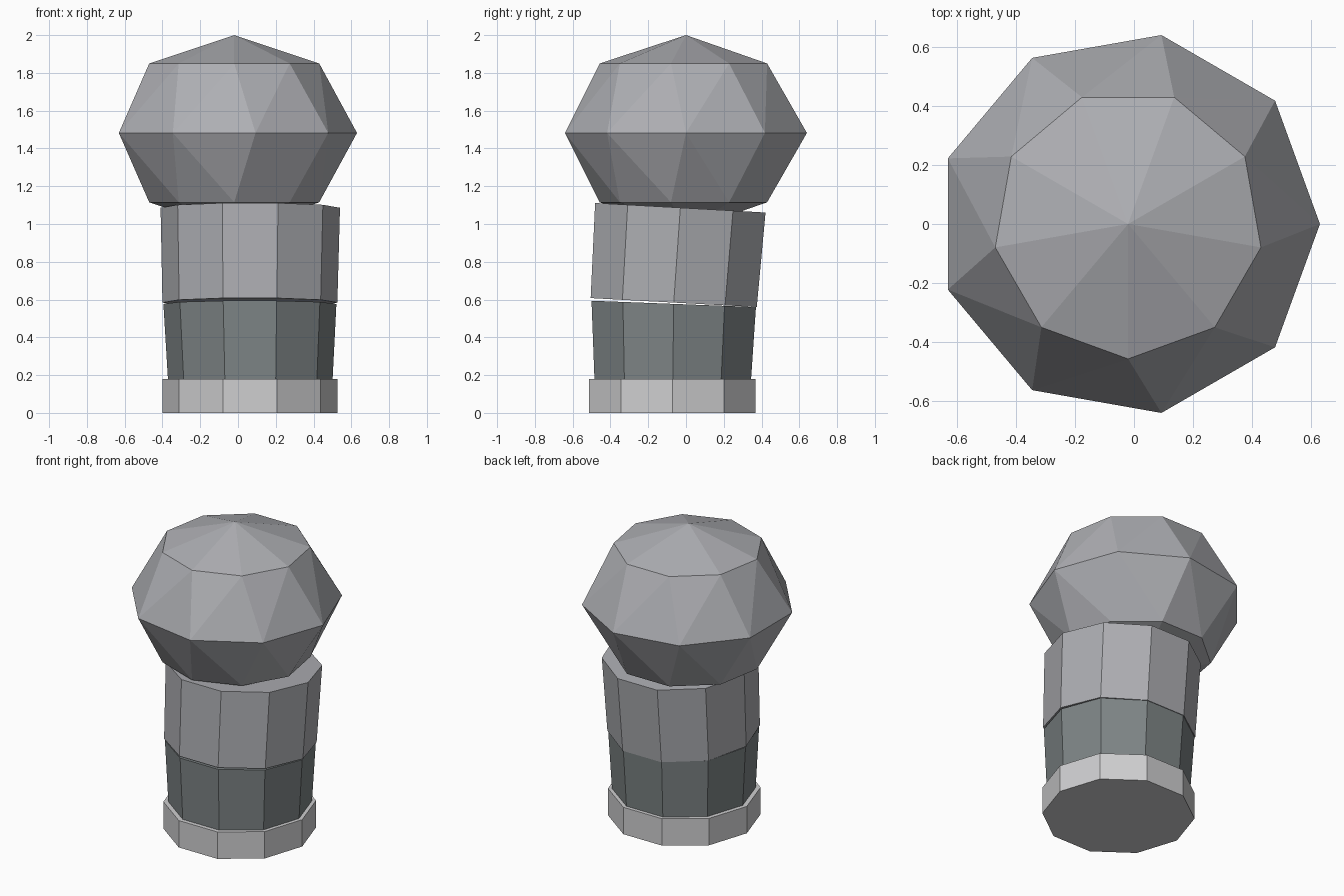
import bpy
import bmesh
from math import sin, cos, radians, tau

cube = bpy.data.objects.get("Cube")
if cube:
    bpy.data.objects.remove(cube, do_unlink=True)


def make_material(name, color):
    mat = bpy.data.materials.new(name)
    mat.use_nodes = True
    mat.diffuse_color = (*color, 1)
    mat.node_tree.nodes["Principled BSDF"].inputs["Base Color"].default_value = (*color, 1)
    return mat


light_gray = make_material("light gray", (0.62, 0.62, 0.63))
slate = make_material("dark slate", (0.21, 0.235, 0.24))
mid_gray = make_material("medium gray", (0.42, 0.425, 0.45))


def ring(bm, sides, center, radius, tilt=0, turn=0):
    """Polygon ring; tilt lowers the back edge, turn spins it about z."""
    cx, cy, cz = center
    t = radians(tilt)
    verts = []
    for i in range(sides):
        a = tau * i / sides + radians(turn)
        x, y = radius * cos(a), radius * sin(a)
        verts.append(bm.verts.new((cx + x, cy + y * cos(t), cz - y * sin(t))))
    return verts


def pairs(verts):
    return zip(verts, verts[1:] + verts[:1])


def finish(bm, name, mat):
    bmesh.ops.recalc_face_normals(bm, faces=bm.faces)
    mesh = bpy.data.meshes.new(name)
    bm.to_mesh(mesh)
    bm.free()
    mesh.materials.append(mat)
    obj = bpy.data.objects.new(name, mesh)
    bpy.context.collection.objects.link(obj)


def drum(name, mat, bottom, top):
    """Capped ten-sided section between two (center, radius, tilt) rings."""
    bm = bmesh.new()
    low, high = ring(bm, 10, *bottom), ring(bm, 10, *top)
    for (a, b), (c, d) in zip(pairs(low), pairs(high)):
        bm.faces.new((a, b, d, c))
    bm.faces.new(low[::-1])
    bm.faces.new(high)
    finish(bm, name, mat)


# Stacked column sections
drum("base_plinth", light_gray,
     ((0.063, -0.072, 0), 0.463, 0), ((0.063, -0.072, 0.18), 0.463, 0))
drum("lower_column", slate,
     ((0.065, -0.07, 0.18), 0.436, 0), ((0.063, -0.065, 0.577), 0.458, 2.2))
drum("upper_column", mid_gray,
     ((0.063, -0.065, 0.584), 0.463, 3.1), ((0.065, -0.03, 1.086), 0.475, 3.2))

# Faceted round head, with its waist ring turned against the two caps
bm = bmesh.new()
low = ring(bm, 9, (-0.02, 0, 1.115), 0.457, turn=-10)
waist = ring(bm, 9, (-0.02, 0, 1.482), 0.65)
high = ring(bm, 9, (-0.02, 0, 1.85), 0.457, turn=-10)
apex = bm.verts.new((-0.02, 0, 2.0))
nadir = bm.verts.new((-0.02, 0, 0.965))
for (a, b), (m, n), (c, d) in zip(pairs(low), pairs(waist), pairs(high)):
    for tri in ((nadir, b, a), (a, b, m), (b, n, m),
                (m, n, d), (m, d, c), (c, d, apex)):
        bm.faces.new(tri)
finish(bm, "faceted_head", mid_gray)
